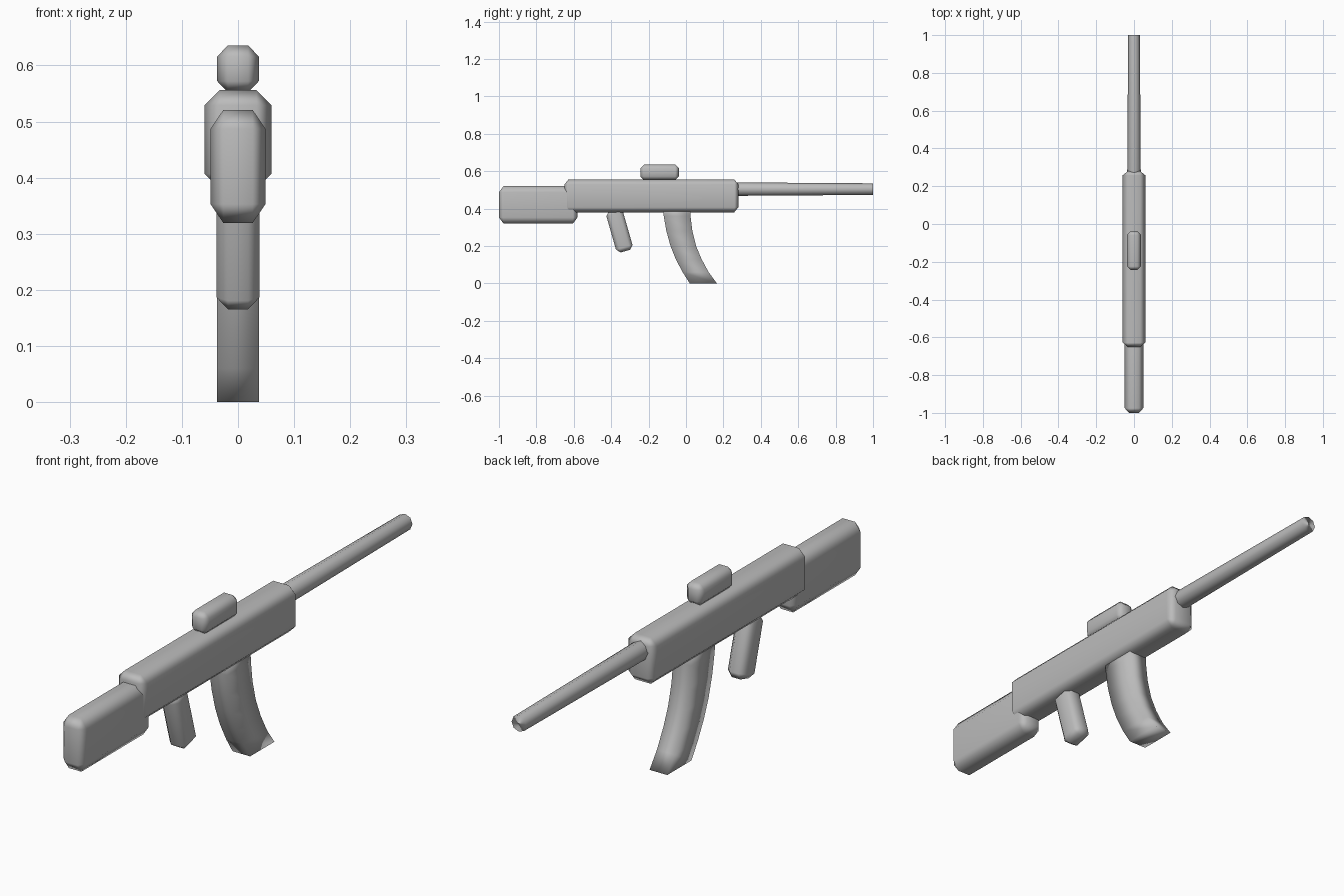
import bpy, bmesh, math
from mathutils import Vector

cube = bpy.data.objects.get("Cube")
if cube:
    bpy.data.objects.remove(cube, do_unlink=True)

grey = bpy.data.materials.new("plain grey")
grey.use_nodes = True
COLOUR = (0.5, 0.5, 0.5, 1)
grey.diffuse_color = COLOUR
grey.node_tree.nodes["Principled BSDF"].inputs["Base Color"].default_value = COLOUR


def finish(name, bm, weighted=True):
    """Turn a bmesh into a smooth shaded grey object."""
    bmesh.ops.recalc_face_normals(bm, faces=bm.faces)
    for face in bm.faces:
        face.smooth = True
    mesh = bpy.data.meshes.new(name)
    bm.to_mesh(mesh)
    bm.free()
    mesh.materials.append(grey)
    obj = bpy.data.objects.new(name, mesh)
    bpy.context.collection.objects.link(obj)
    if weighted:
        obj.modifiers.new("even faces", 'WEIGHTED_NORMAL')
    return obj


def chamfered_box(name, centre, size, chamfer, tilt=0):
    """Box with single-step chamfers of a chosen size along each axis."""
    bm = bmesh.new()
    bmesh.ops.create_cube(bm, size=2)
    bmesh.ops.bevel(bm, geom=bm.edges[:], offset=0.2, segments=1, affect='EDGES')
    for v in bm.verts:
        for axis in range(3):
            half = size[axis] / 2
            reach = half if abs(v.co[axis]) > 0.95 else half - chamfer[axis]
            v.co[axis] = math.copysign(reach, v.co[axis])
    obj = finish(name, bm)
    obj.location = centre
    obj.rotation_euler.x = tilt
    return obj


# Body, stock, sight and tilted grip
chamfered_box("body", (0, -0.185, 0.468), (0.12, 0.93, 0.176), (0.027, 0.022, 0.027))
chamfered_box("stock", (0, -0.79, 0.42), (0.098, 0.42, 0.202), (0.023, 0.025, 0.034))
chamfered_box("sight", (0, -0.141, 0.594), (0.074, 0.206, 0.084), (0.019, 0.02, 0.02))
chamfered_box("grip", (0, -0.356, 0.283), (0.076, 0.092, 0.23), (0.02, 0.02, 0.022),
              math.radians(16))

# Tapered barrel
bm = bmesh.new()
bmesh.ops.create_cone(bm, cap_ends=True, segments=8, radius1=0.036, radius2=0.031, depth=0.75)
barrel = finish("barrel", bm)
barrel.location = (0, 0.625, 0.504)
barrel.rotation_euler.x = -math.pi / 2

# Curved magazine: rear and front edge at each level, swept as rectangles
levels = [(0.42, -0.122, 0.022), (0.36, -0.119, 0.024), (0.28, -0.105, 0.034),
          (0.2, -0.083, 0.054), (0.13, -0.055, 0.083), (0.06, -0.018, 0.121),
          (0, 0.02, 0.165)]
bm = bmesh.new()
rings = []
for z, rear, front in levels:
    corners = ((-0.037, rear), (0.037, rear), (0.037, front), (-0.037, front))
    rings.append([bm.verts.new(Vector((x, y, z))) for x, y in corners])
for upper, lower in zip(rings, rings[1:]):
    for i in range(4):
        j = (i + 1) % 4
        bm.faces.new((upper[i], upper[j], lower[j], lower[i]))
bm.faces.new(rings[0])
bm.faces.new(rings[-1])
finish("magazine", bm, weighted=False)
